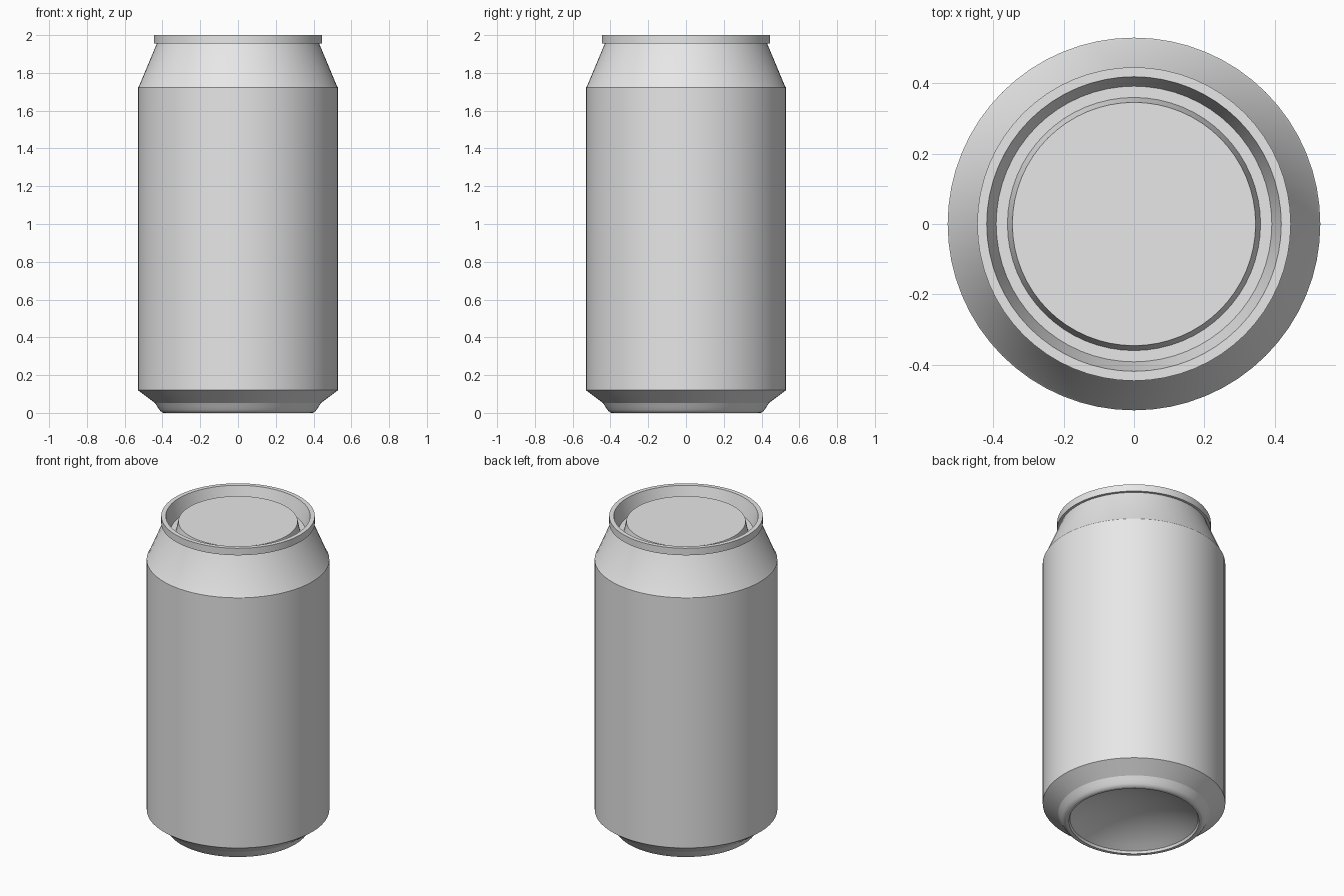
import bpy, bmesh, math

cube = bpy.data.objects.get("Cube")
if cube:
    bpy.data.objects.remove(cube, do_unlink=True)

SEGMENTS = 64

metal = bpy.data.materials.new("light grey metal")
metal.use_nodes = True
GREY = (0.8, 0.8, 0.8, 1)
metal.diffuse_color = GREY
metal.node_tree.nodes["Principled BSDF"].inputs["Base Color"].default_value = GREY


def lathe(name, profile):
    """Spin (radius, height) points about z; outside is on the right going up."""
    bm = bmesh.new()
    rings = []
    for r, z in profile:
        if r == 0:
            rings.append([bm.verts.new((0, 0, z))] * SEGMENTS)
        else:
            rings.append([bm.verts.new((r * math.cos(a), r * math.sin(a), z))
                          for a in (2 * math.pi * j / SEGMENTS for j in range(SEGMENTS))])
    for low, high in zip(rings, rings[1:]):
        for j in range(SEGMENTS):
            k = (j + 1) % SEGMENTS
            corners = dict.fromkeys((low[j], low[k], high[k], high[j]))
            bm.faces.new(list(corners))
    mesh = bpy.data.meshes.new(name)
    bm.to_mesh(mesh)
    bm.free()
    mesh.materials.append(metal)
    obj = bpy.data.objects.new(name, mesh)
    bpy.context.collection.objects.link(obj)
    bpy.ops.object.select_all(action='DESELECT')
    obj.select_set(True)
    bpy.context.view_layer.objects.active = obj
    bpy.ops.object.shade_smooth_by_angle(angle=math.radians(15))
    return obj


# Domed base: a shallow spherical cap pushed up into the can
DOME_R, DOME_H, LIP = 0.372, 0.10, 0.015
sphere = (DOME_R ** 2 + DOME_H ** 2) / (2 * DOME_H)
dome = []
for i in range(11):
    r = DOME_R * i / 10
    dome.append((r, LIP + DOME_H - sphere + math.sqrt(sphere ** 2 - r ** 2)))
lathe("base_dome", dome + [(0.378, 0)])

# Foot ring, lower taper, straight wall, shoulder crease and neck
lathe("can_body", [
    (0.378, 0), (0.395, 0), (0.402, 0.003), (0.409, 0.008), (0.416, 0.016),
    (0.427, 0.033), (0.44, 0.053), (0.53, 0.12), (0.53, 1.722),
    (0.524, 1.73), (0.43, 1.955)])

# Rolled rim overhanging the neck
lathe("top_rim", [(0.43, 1.955), (0.446, 1.955), (0.446, 2.0), (0.419, 2.0)])

# Recessed lid with a groove around the raised panel
lathe("lid", [(0.419, 2.0), (0.392, 1.90), (0.36, 1.90), (0.346, 1.965), (0, 1.965)])
